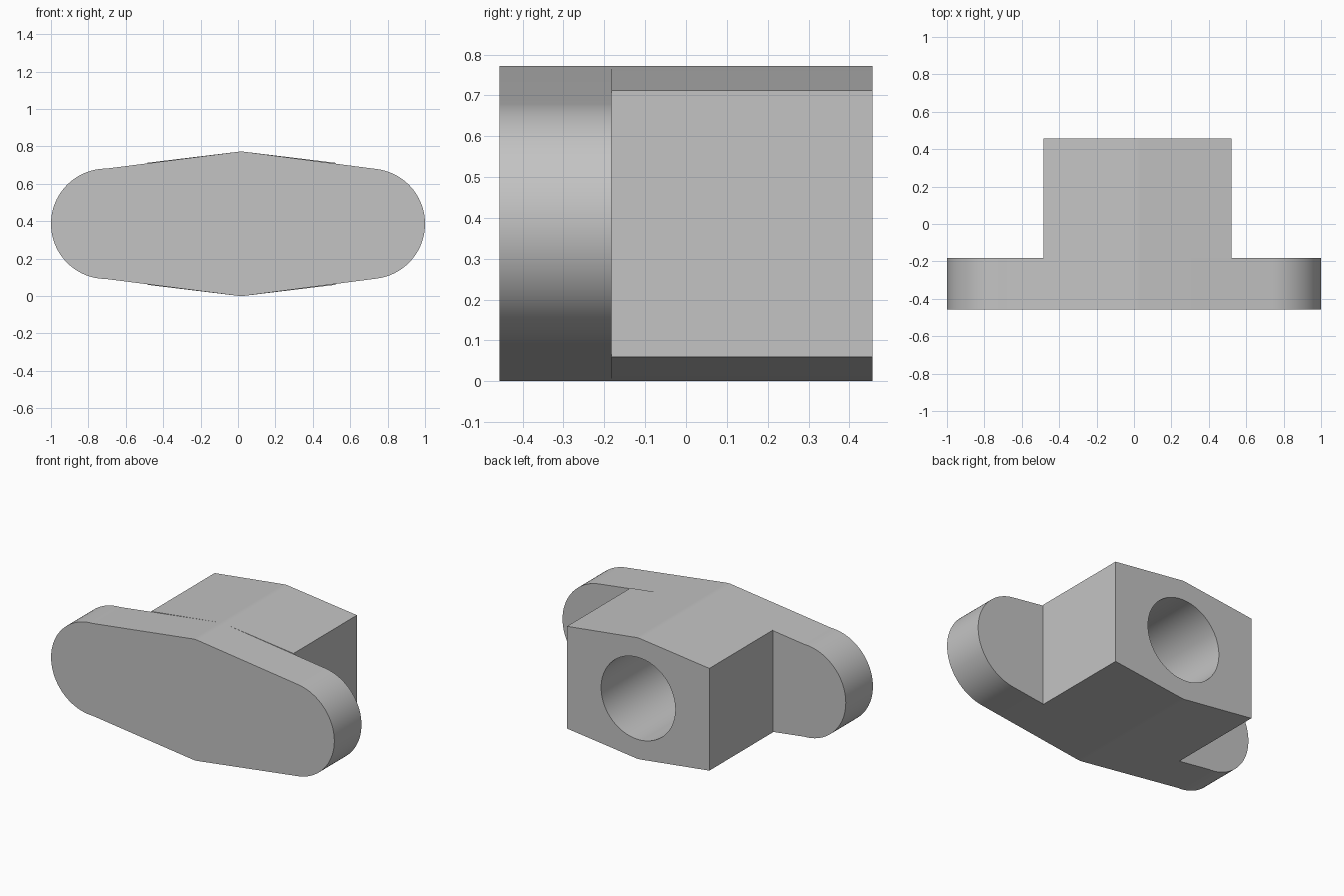
import bpy
import bmesh
from math import sin, cos, pi, radians
from mathutils import Matrix

cube = bpy.data.objects.get("Cube")
if cube:
    bpy.data.objects.remove(cube)

FRONT, SEAM, BACK = -0.457, -0.183, 0.457
MID_Z, RIDGE_X, PEAK, SLOPE = 0.386, 0.0175, 0.386, 0.119
END_X, END_R = 0.705, 0.295
TILT = 0.119  # slope angle of the roof

grey = bpy.data.materials.new("plain_grey")
grey.use_nodes = True
colour = (0.55, 0.55, 0.55, 1)
grey.diffuse_color = colour
grey.node_tree.nodes["Principled BSDF"].inputs["Base Color"].default_value = colour


def finish(name, bm):
    bmesh.ops.recalc_face_normals(bm, faces=bm.faces)
    mesh = bpy.data.meshes.new(name)
    bm.to_mesh(mesh)
    bm.free()
    mesh.materials.append(grey)
    obj = bpy.data.objects.new(name, mesh)
    bpy.context.collection.objects.link(obj)
    return obj


def prism(name, outline, y0, y1):
    """Extrude an x/z outline along y."""
    bm = bmesh.new()
    face = bm.faces.new([bm.verts.new((x, y0, z)) for x, z in outline])
    new = bmesh.ops.extrude_face_region(bm, geom=[face])["geom"]
    moved = [v for v in new if isinstance(v, bmesh.types.BMVert)]
    bmesh.ops.translate(bm, verts=moved, vec=(0, y1 - y0, 0))
    return finish(name, bm)


def arc(cx, cz, r, start, end, steps):
    angles = [start + (end - start) * i / steps for i in range(steps + 1)]
    return [(cx + r * cos(a), cz + r * sin(a)) for a in angles]


def ridge(sign):
    """Slightly eased crest, running right to left on top, left to right below."""
    radius = 0.15
    middle = sign * pi / 2
    return arc(RIDGE_X, MID_Z + sign * (PEAK - radius), radius,
               middle - TILT, middle + TILT, 6)


def smooth(obj):
    bpy.ops.object.select_all(action="DESELECT")
    obj.select_set(True)
    bpy.context.view_layer.objects.active = obj
    bpy.ops.object.shade_smooth_by_angle(angle=radians(6))


# Wide front plate with rounded ends
right_end = arc(END_X, MID_Z, END_R, TILT - pi / 2, pi / 2 - TILT, 48)
left_end = arc(-END_X, MID_Z, END_R, pi / 2, 3 * pi / 2, 48)
plate = prism("front_plate", right_end + ridge(1) + left_end + ridge(-1), FRONT, SEAM)

# Block behind the plate, with the same sloping top and bottom
half, rise = 0.5025, PEAK - 0.5025 * SLOPE
left, right = RIDGE_X - half, RIDGE_X + half
block_outline = ([(right, MID_Z - rise), (right, MID_Z + rise)] + ridge(1)
                 + [(left, MID_Z + rise), (left, MID_Z - rise)] + ridge(-1))
block = prism("rear_block", block_outline, SEAM, BACK)

# Round bore through the block, closed by the plate
bm = bmesh.new()
bmesh.ops.create_cone(bm, cap_ends=True, segments=96, radius1=0.262, radius2=0.262, depth=2,
                      matrix=Matrix.Translation((RIDGE_X, 0, MID_Z)) @ Matrix.Rotation(pi / 2, 4, "X"))
cutter = finish("bore_cutter", bm)
cutter.hide_render = True
bore = block.modifiers.new("bore", "BOOLEAN")
bore.operation = "DIFFERENCE"
bore.solver = "EXACT"
bore.object = cutter
bpy.context.view_layer.objects.active = block
bpy.ops.object.modifier_apply(modifier=bore.name)
bpy.data.objects.remove(cutter)

for part in (plate, block):
    smooth(part)
